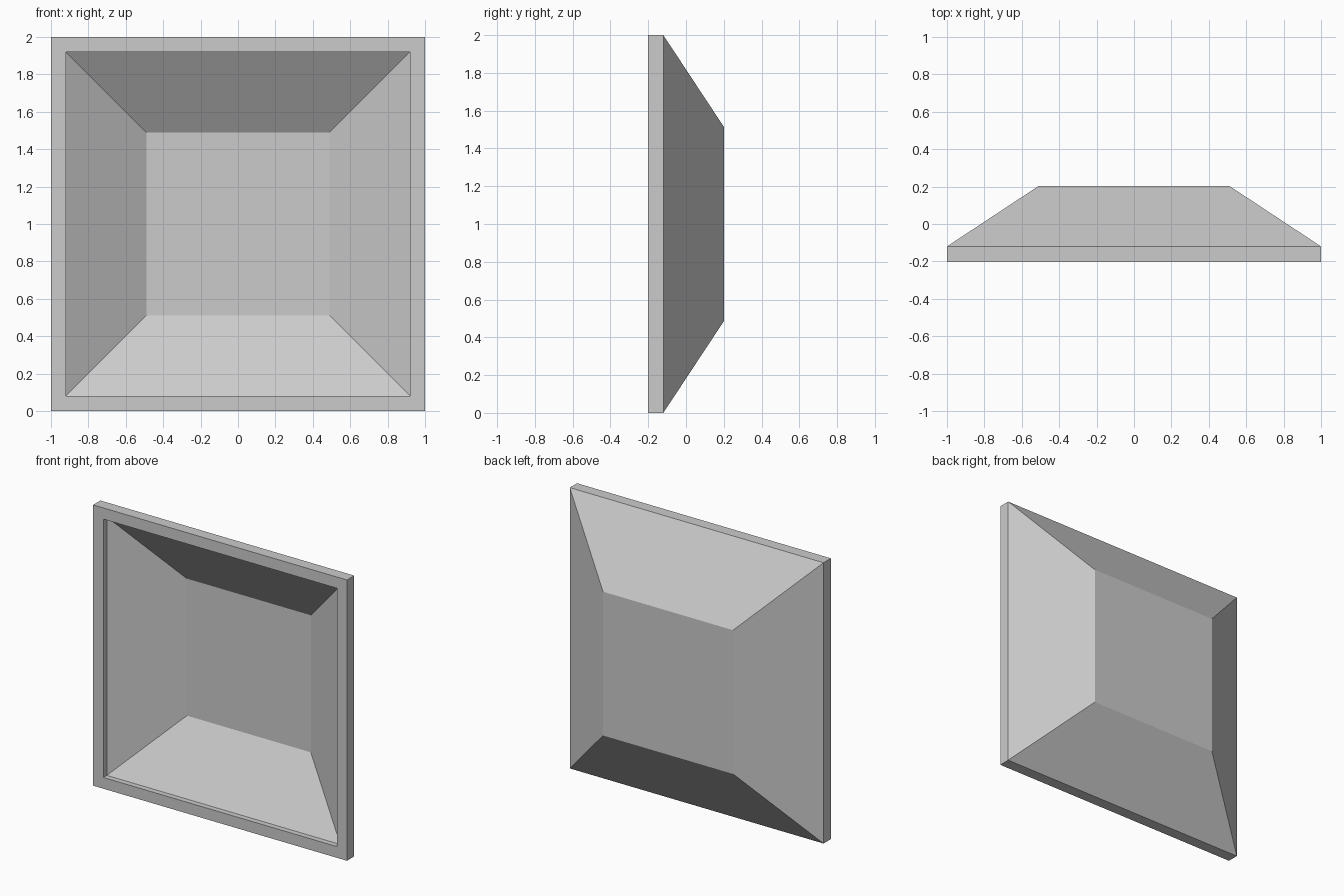
import bpy
import bmesh

cube = bpy.data.objects.get("Cube")
if cube:
    bpy.data.objects.remove(cube, do_unlink=True)

grey = bpy.data.materials.new("light grey")
grey.use_nodes = True
colour = (0.6, 0.6, 0.6, 1)
grey.diffuse_color = colour
grey.node_tree.nodes["Principled BSDF"].inputs["Base Color"].default_value = colour

CENTRE_Z = 1.0

# Square rings (half width, y): outer back, outer rim, opening, inner floor
PROFILE = [(0.512, 0.202), (1.0, -0.12), (1.0, -0.202),
           (0.92, -0.202), (0.92, -0.163), (0.488, 0.122)]
CORNERS = [(-1, -1), (1, -1), (1, 1), (-1, 1)]


def square_ring(bm, half, y):
    return [bm.verts.new((sx * half, y, CENTRE_Z + sz * half)) for sx, sz in CORNERS]


# Hollow square tray with sloping walls and a straight rim
bm = bmesh.new()
rings = [square_ring(bm, half, y) for half, y in PROFILE]
for a, b in zip(rings, rings[1:]):
    for i in range(4):
        j = (i + 1) % 4
        bm.faces.new((a[i], a[j], b[j], b[i]))
bm.faces.new(rings[0])
bm.faces.new(rings[-1])
bmesh.ops.recalc_face_normals(bm, faces=bm.faces)

mesh = bpy.data.meshes.new("tapered_panel")
bm.to_mesh(mesh)
bm.free()
mesh.materials.append(grey)
panel = bpy.data.objects.new("tapered_panel", mesh)
bpy.context.collection.objects.link(panel)
